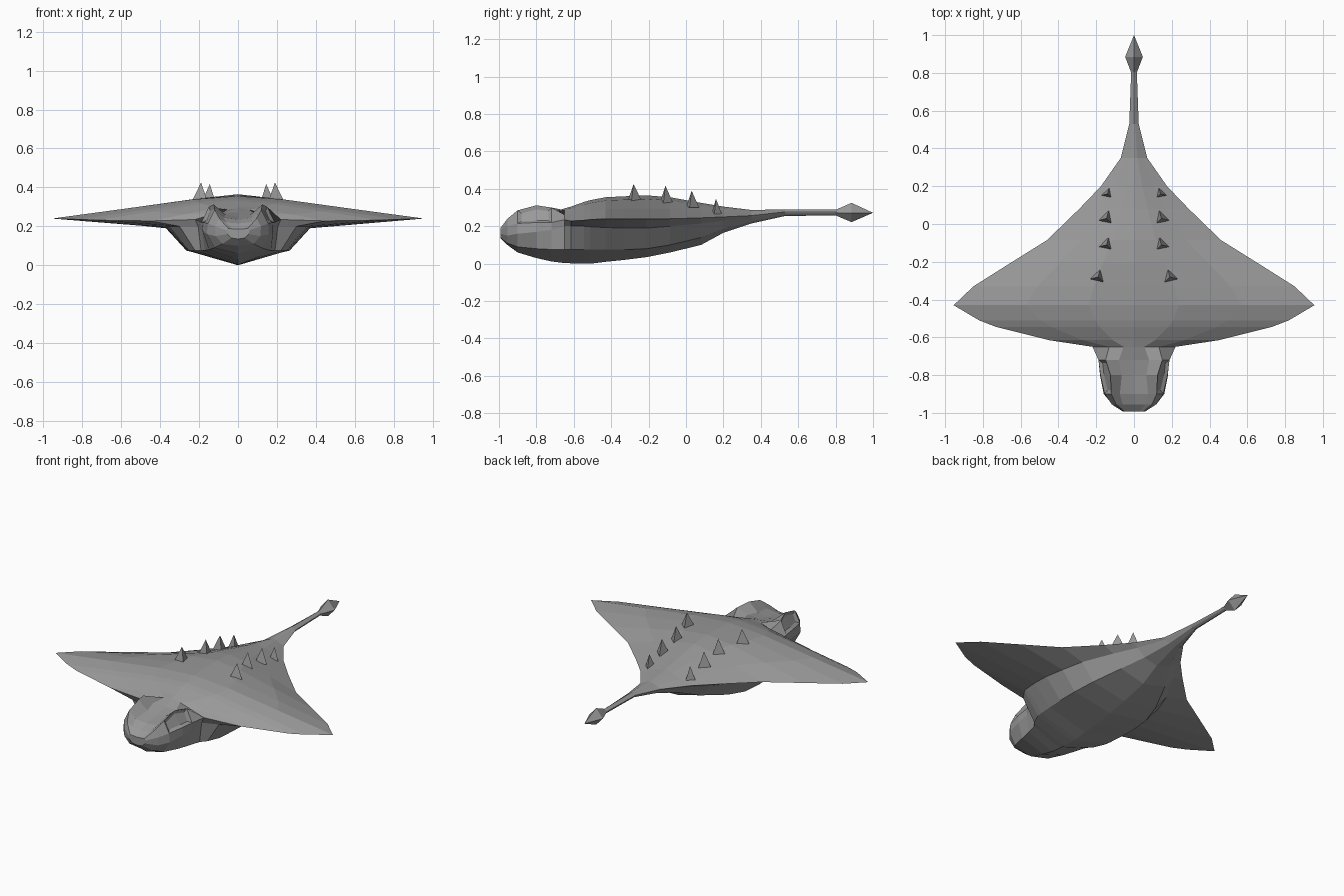
import bpy, bmesh, math
from mathutils import Matrix, Vector

grey = bpy.data.materials.new("stone_grey")
grey.diffuse_color = (0.32, 0.32, 0.32, 1)


def finish(name, bm):
    bmesh.ops.recalc_face_normals(bm, faces=bm.faces)
    me = bpy.data.meshes.new(name)
    bm.to_mesh(me)
    bm.free()
    me.materials.append(grey)
    ob = bpy.data.objects.new(name, me)
    bpy.context.collection.objects.link(ob)
    return ob


# Head stations: y, top z, then inner ridge, brow, cheek, jaw, chine (x, z), keel z
HEAD = [
    (-.992, .185, .03, .187, .05, .19, .06, .18, .055, .16, .035, .14, .135),
    (-.955, .215, .06, .22, .095, .24, .118, .20, .115, .15, .08, .11, .10),
    (-.90, .235, .075, .245, .12, .285, .155, .215, .16, .16, .12, .09, .06),
    (-.80, .25, .065, .26, .125, .312, .178, .22, .18, .17, .15, .08, .03),
    (-.72, .27, .08, .272, .15, .30, .188, .22, .185, .18, .17, .076, .012),
]
# Body stations: y, top z, wing edge x, z, wing root x, z, chine x, z, keel z
BODY = [
    (-.65, .295, .22, .235, .205, .20, .19, .075, .003),
    (-.615, .305, .45, .228, .30, .20, .22, .075, .002),
    (-.545, .33, .73, .232, .35, .20, .25, .075, .0),
    (-.51, .34, .82, .236, .36, .197, .255, .075, .0),
    (-.43, .355, .955, .24, .37, .193, .26, .075, .01),
    (-.33, .36, .85, .24, .37, .19, .265, .075, .02),
    (-.21, .365, .66, .24, .35, .19, .26, .08, .035),
    (-.085, .355, .46, .24, .31, .20, .23, .10, .06),
    (.08, .325, .29, .245, .22, .215, .16, .14, .10),
    (.20, .305, .175, .25, .14, .23, .09, .185, .165),
    (.35, .287, .07, .257, .06, .247, .04, .225, .215),
    (.53, .29, .025, .277, .023, .272, .015, .262, .255),
    (.83, .288, .014, .275, .014, .270, .01, .264, .258),
]

sections = []
for y, zt, *p, zb in HEAD:
    sections.append((y, [(0, zt), *zip(p[::2], p[1::2]), (0, zb)]))
for y, zt, w, ze, xu, zu, xc, zc, zb in BODY:
    h = zt - ze
    sections.append((y, [(0, zt), (w * .25, ze + h * .85), (w * .6, ze + h * .45),
                         (w, ze), (xu, zu), (xc, zc), (0, zb)]))

# Body, wings and tail: one mirrored loft from nose to tail
bm = bmesh.new()
rings = []
for y, half in sections:
    loop = half + [(-x, z) for x, z in half[-2:0:-1]]
    rings.append([bm.verts.new((x, y, z)) for x, z in loop])
n = len(rings[0])
sockets = {1: [], -1: []}
for i in range(len(rings) - 1):
    a, b = rings[i], rings[i + 1]
    for k in range(n):
        m = (k + 1) % n
        f = bm.faces.new((a[k], a[m], b[m], b[k]))
        if i in (2, 3) and k in (2, n - 3):
            sockets[1 if k == 2 else -1].append(f)
bm.faces.new(rings[0])
bm.faces.new(rings[-1])
bmesh.ops.recalc_face_normals(bm, faces=bm.faces)
# Recessed eye sockets on the sides of the head
for faces in sockets.values():
    bmesh.ops.inset_region(bm, faces=faces, thickness=.018, depth=-.012,
                           use_even_offset=True)
finish("ray_body", bm)

# Tail barb: pointed diamond
bm = bmesh.new()
waist = [bm.verts.new(c) for c in ((.047, .885, .272), (0, .885, .325),
                                   (-.047, .885, .272), (0, .885, .222))]
neck = [bm.verts.new(c) for c in ((.014, .80, .272), (0, .80, .288),
                                  (-.014, .80, .272), (0, .80, .258))]
tip = bm.verts.new((0, 1.0, .272))
for k in range(4):
    m = (k + 1) % 4
    bm.faces.new((neck[k], neck[m], waist[m], waist[k]))
    bm.faces.new((waist[k], waist[m], tip))
bm.faces.new(neck)
finish("tail_barb", bm)

# Back spikes: three-sided pyramids in two rows (x, y, base z, tip z, radius)
SPIKES = [(.19, -.28, .325, .425, .05), (.145, -.11, .325, .417, .042),
          (.145, .03, .30, .39, .042), (.14, .16, .265, .347, .033)]
for i, (x, y, z0, z1, r) in enumerate(SPIKES):
    for side, label in ((1, "right"), (-1, "left")):
        bm = bmesh.new()
        tip = bm.verts.new((side * x, y, z1))
        base = []
        for k in range(3):
            t = math.radians(-15 + 120 * k)
            base.append(bm.verts.new((side * (x + r * math.cos(t)), y + r * math.sin(t), z0)))
        for k in range(3):
            bm.faces.new((base[k], base[(k + 1) % 3], tip))
        bm.faces.new(base)
        finish(f"back_spike_{label}_{i + 1}", bm)
